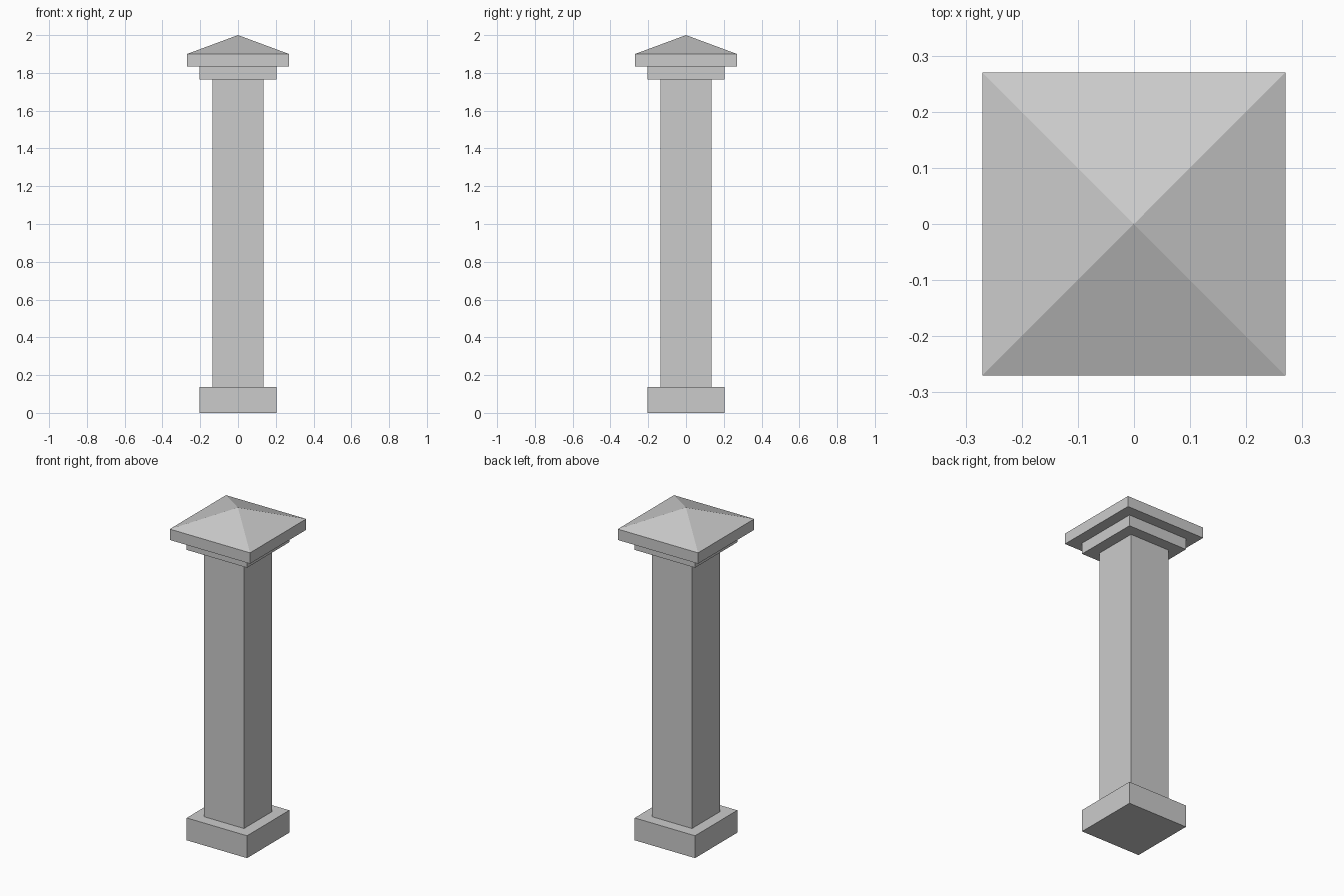
import bpy
from math import pi, sqrt

if "Cube" in bpy.data.objects:
    bpy.data.objects.remove(bpy.data.objects["Cube"])


def block(name, half, z0, z1):
    """Square block of given half width between two heights."""
    bpy.ops.mesh.primitive_cube_add(size=1, location=(0, 0, (z0 + z1) / 2))
    ob = bpy.context.object
    ob.name = name
    ob.scale = (2 * half, 2 * half, z1 - z0)
    bpy.ops.object.transform_apply(location=False, rotation=False, scale=True)
    return ob


# Stacked square parts of the pillar
block("base", 0.203, 0.0, 0.136)
block("shaft", 0.135, 0.136, 1.766)
block("neck_moulding", 0.203, 1.766, 1.834)
block("cap_slab", 0.27, 1.834, 1.90)

# Pyramid on top, open below where it meets the slab
bpy.ops.mesh.primitive_cone_add(vertices=4, radius1=0.27 * sqrt(2), radius2=0,
                                depth=0.10, end_fill_type='NOTHING',
                                location=(0, 0, 1.95), rotation=(0, 0, pi / 4))
bpy.context.object.name = "cap_pyramid"
bpy.ops.object.transform_apply(location=False, rotation=True, scale=False)
